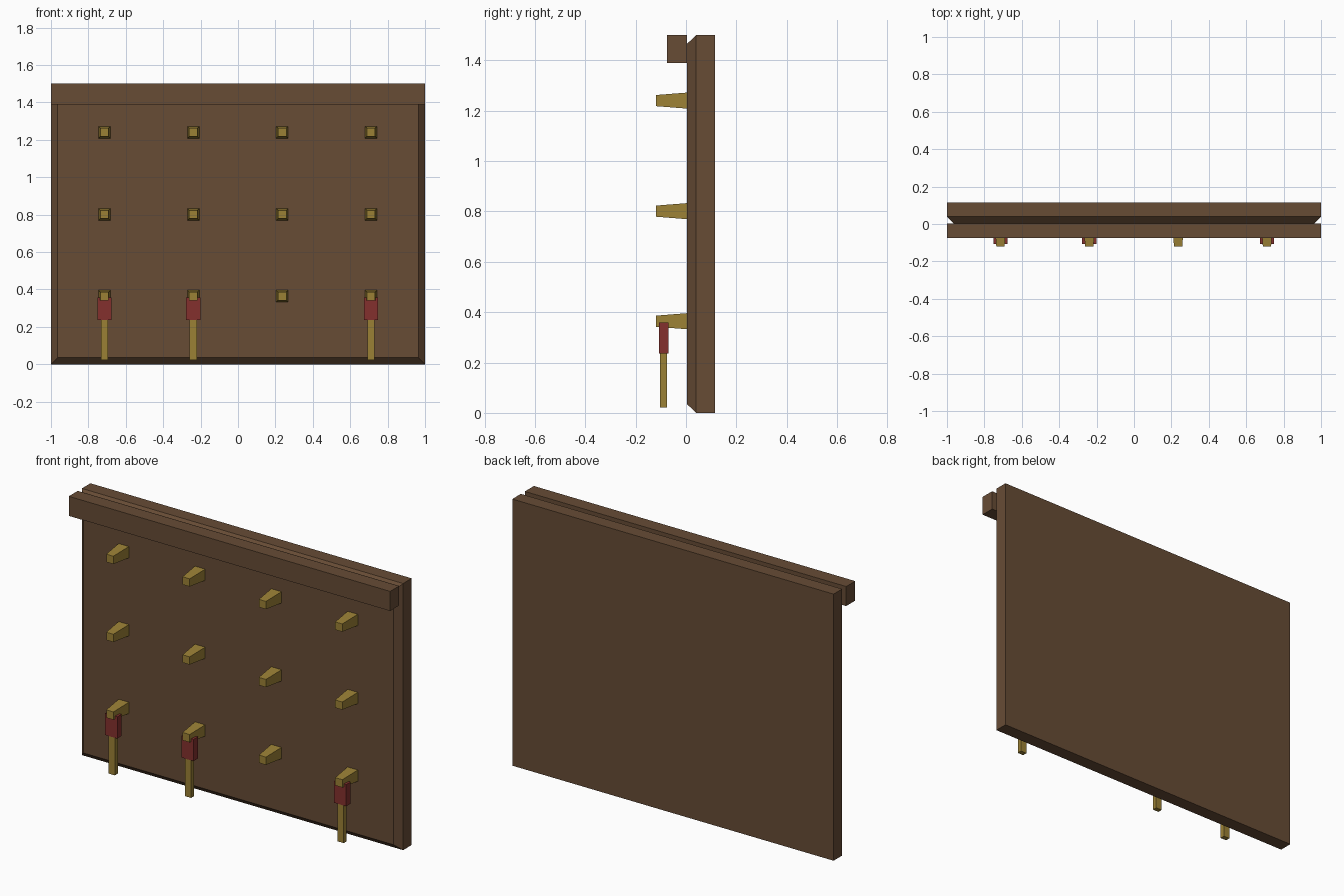
import bpy
import bmesh

if "Cube" in bpy.data.objects:
    bpy.data.objects.remove(bpy.data.objects["Cube"], do_unlink=True)


def make_material(name, color):
    mat = bpy.data.materials.new(name)
    mat.use_nodes = True
    mat.diffuse_color = color
    mat.node_tree.nodes["Principled BSDF"].inputs["Base Color"].default_value = color
    return mat


wood = make_material("brown wood", (0.135, 0.072, 0.036, 1))
brass = make_material("brass", (0.33, 0.22, 0.036, 1))
red = make_material("red grip", (0.23, 0.03, 0.026, 1))


def box(name, low, high, mat, front_inset=0, inset_depth=None):
    """Box between two corners; its front (-y) end can be drawn in on x and z."""
    bm = bmesh.new()
    bmesh.ops.create_cube(bm, size=1)
    mid = [(a + b) / 2 for a, b in zip(low, high)]
    size = [b - a for a, b in zip(low, high)]
    for v in bm.verts:
        v.co = [m + c * s for m, c, s in zip(mid, v.co, size)]
    front = min(bm.faces, key=lambda f: f.calc_center_median().y)
    if inset_depth:
        # Extrude a chamfered front from the flat slab
        new = bmesh.ops.extrude_discrete_faces(bm, faces=[front])["faces"][0]
        for v in new.verts:
            v.co.y -= inset_depth
        front = new
    for v in front.verts:
        v.co.x -= front_inset if v.co.x > mid[0] else -front_inset
        v.co.z -= front_inset if v.co.z > mid[2] else -front_inset
    bmesh.ops.recalc_face_normals(bm, faces=bm.faces)
    mesh = bpy.data.meshes.new(name)
    bm.to_mesh(mesh)
    bm.free()
    mesh.materials.append(mat)
    obj = bpy.data.objects.new(name, mesh)
    bpy.context.collection.objects.link(obj)
    return obj


# Board with chamfered front edges, and the rail along its top
box("board", (-1, 0.04, 0), (1, 0.116, 1.5), wood, 0.035, 0.036)
box("top_rail", (-1, -0.076, 1.39), (1, 0.004, 1.5), wood)

# Grid of tapered pegs
columns = [-0.714, -0.239, 0.236, 0.711]
for row, z in enumerate((0.364, 0.801, 1.24)):
    for col, x in enumerate(columns):
        box(f"peg_{row}_{col}", (x - 0.032, -0.12, z - 0.032),
            (x + 0.032, 0.006, z + 0.032), brass, 0.01)

# Hanging tools: red grip over a brass shaft
for col in (0, 1, 3):
    x = columns[col]
    box(f"grip_{col}", (x - 0.038, -0.108, 0.236), (x + 0.038, -0.069, 0.358), red)
    box(f"shaft_{col}", (x - 0.019, -0.103, 0.022), (x + 0.019, -0.076, 0.24), brass)
